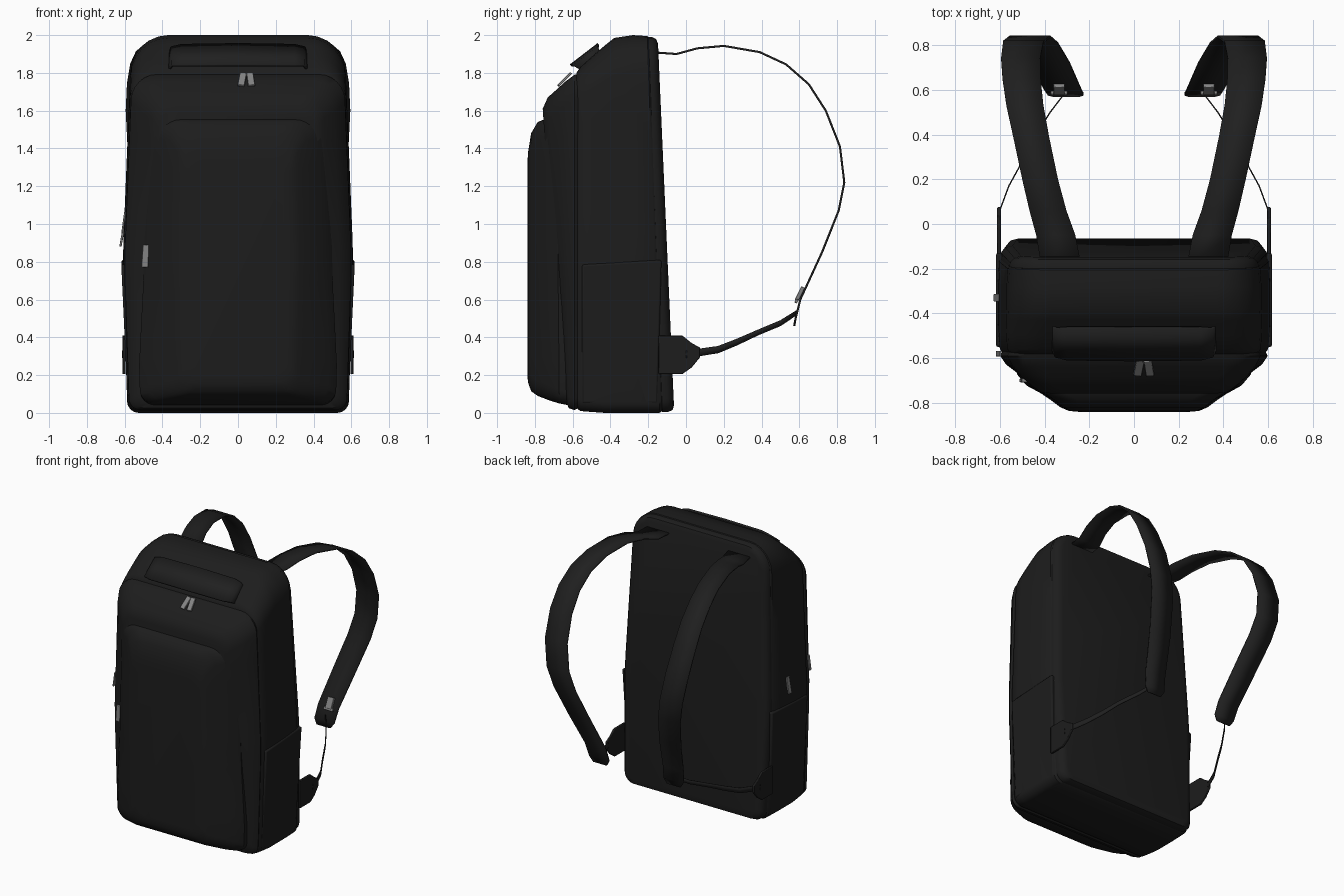
import bpy, bmesh, math
from mathutils import Vector, Matrix


def material(name, c):
    m = bpy.data.materials.new(name)
    m.diffuse_color = (c, c, c, 1)
    return m


BLACK = material("black_fabric", 0.0122)
WEB = material("black_webbing", 0.014)
GREY = material("grey_metal", 0.23)


def finish(name, bm, mat, angle=40, bevel=0, solid=0):
    bmesh.ops.recalc_face_normals(bm, faces=bm.faces)
    me = bpy.data.meshes.new(name)
    bm.to_mesh(me)
    bm.free()
    me.materials.append(mat)
    ob = bpy.data.objects.new(name, me)
    bpy.context.collection.objects.link(ob)
    if solid:
        mod = ob.modifiers.new("thickness", 'SOLIDIFY')
        mod.thickness, mod.offset = solid, 0
    if bevel:
        mod = ob.modifiers.new("bevel", 'BEVEL')
        mod.width, mod.segments = bevel, 2
    bpy.ops.object.select_all(action='DESELECT')
    ob.select_set(True)
    bpy.context.view_layer.objects.active = ob
    bpy.ops.object.shade_smooth_by_angle(angle=math.radians(angle))
    return ob


def bulge(z):
    # sides widen up to the bottle pockets, then narrow towards the top
    return 1 + 0.045 * z / 0.8 if z < 0.8 else 1.045 - 0.07 * (z - 0.8)


def outline(hw, z0, z1, rt, rb):
    # rounded rectangle in x/z with extra points along the long sides
    pts = []
    for cx, cz, r, a0 in ((hw - rt, z1 - rt, rt, 0), (rt - hw, z1 - rt, rt, 90),
                          (rb - hw, z0 + rb, rb, 180), (hw - rb, z0 + rb, rb, 270)):
        for i in range(7):
            a = math.radians(a0 + 15 * i)
            pts.append((cx + r * math.cos(a), cz + r * math.sin(a)))
        if a0 in (90, 270):
            lo, hi = z0 + rb, z1 - rt
            for i in range(1, 10):
                t = i / 10
                z = hi + (lo - hi) * t if a0 == 90 else lo + (hi - lo) * t
                pts.append((-hw if a0 == 90 else hw, z))
    return pts


def loft(name, slices, mat, flare=0):
    # slices run back to front: y at bottom, y at top, half width, z0, z1, radii
    bm = bmesh.new()
    rings = []
    for yb, yt, hw, z0, z1, rt, rb in slices:
        f = flare if hw > 0.4 else 0
        rings.append([bm.verts.new((x * bulge(z) * (1 + f * min(1, max(0, (0.75 - z) / 0.5))),
                                    yb + (yt - yb) * z / 2, z))
                      for x, z in outline(hw, z0, z1, rt, rb)])
    n = len(rings[0])
    for a, b in zip(rings, rings[1:]):
        for i in range(n):
            j = (i + 1) % n
            bm.faces.new((a[i], a[j], b[j], b[i]))
    bm.faces.new(rings[0])
    bm.faces.new(rings[-1])
    return finish(name, bm, mat)


def ribbon(name, path, width_dir, widths, thick, mat):
    bm = bmesh.new()
    d = Vector(width_dir).normalized()
    pairs = [(bm.verts.new(Vector(p) - d * w / 2), bm.verts.new(Vector(p) + d * w / 2))
             for p, w in zip(path, widths)]
    for a, b in zip(pairs, pairs[1:]):
        bm.faces.new((a[0], a[1], b[1], b[0]))
    return finish(name, bm, mat, 50, solid=thick)


def prism(name, pts, vec, mat, bevel):
    bm = bmesh.new()
    f = bm.faces.new([bm.verts.new(p) for p in pts])
    ex = bmesh.ops.extrude_face_region(bm, geom=[f])['geom']
    bmesh.ops.translate(bm, vec=vec, verts=[v for v in ex if isinstance(v, bmesh.types.BMVert)])
    return finish(name, bm, mat, bevel=bevel)


def plate(name, loc, size, tilt_x=0, tilt_y=0, mat=GREY):
    bm = bmesh.new()
    rot = Matrix.Rotation(math.radians(tilt_x), 4, 'X') @ Matrix.Rotation(math.radians(tilt_y), 4, 'Y')
    bmesh.ops.create_cube(bm, size=1, matrix=Matrix.Translation(loc) @ rot
                          @ Matrix.Diagonal((*size, 1)))
    return finish(name, bm, mat, bevel=0.003)


# Back panel
loft("back_panel", [
    (-0.062, -0.15, 0.52, 0.04, 1.955, 0.13, 0.06),
    (-0.07, -0.16, 0.55, 0.015, 1.98, 0.15, 0.07),
    (-0.095, -0.18, 0.57, 0.005, 1.99, 0.17, 0.07),
    (-0.125, -0.20, 0.572, 0.005, 1.99, 0.17, 0.07),
    (-0.14, -0.21, 0.555, 0.02, 1.975, 0.16, 0.06)], BLACK)

# Main compartment with sloping top
loft("main_compartment", [
    (-0.115, -0.185, 0.56, 0.02, 1.975, 0.16, 0.06),
    (-0.14, -0.205, 0.58, 0.0, 1.995, 0.18, 0.06),
    (-0.28, -0.28, 0.585, 0.0, 2.0, 0.20, 0.06),
    (-0.38, -0.38, 0.585, 0.0, 1.985, 0.20, 0.06),
    (-0.43, -0.43, 0.585, 0.0, 1.945, 0.19, 0.06),
    (-0.50, -0.50, 0.582, 0.005, 1.885, 0.17, 0.06),
    (-0.56, -0.56, 0.577, 0.01, 1.83, 0.15, 0.06),
    (-0.585, -0.58, 0.56, 0.03, 1.80, 0.13, 0.06)], BLACK)

# Middle compartment
loft("middle_compartment", [
    (-0.56, -0.56, 0.56, 0.03, 1.795, 0.12, 0.06),
    (-0.59, -0.59, 0.575, 0.015, 1.79, 0.13, 0.06),
    (-0.62, -0.64, 0.55, 0.025, 1.755, 0.13, 0.06),
    (-0.63, -0.69, 0.515, 0.05, 1.715, 0.12, 0.07),
    (-0.64, -0.75, 0.46, 0.07, 1.67, 0.11, 0.07),
    (-0.65, -0.785, 0.42, 0.09, 1.61, 0.10, 0.07)], BLACK)

# Front pocket with slanted sides, flaring into the body near the bottom
loft("front_pocket", [
    (-0.60, -0.62, 0.45, 0.06, 1.51, 0.09, 0.07),
    (-0.62, -0.64, 0.475, 0.04, 1.54, 0.10, 0.07),
    (-0.67, -0.69, 0.478, 0.05, 1.555, 0.10, 0.07),
    (-0.72, -0.74, 0.44, 0.065, 1.56, 0.10, 0.08),
    (-0.785, -0.785, 0.36, 0.09, 1.54, 0.10, 0.08),
    (-0.82, -0.82, 0.315, 0.115, 1.48, 0.10, 0.08),
    (-0.836, -0.836, 0.28, 0.16, 1.38, 0.09, 0.08),
    (-0.84, -0.84, 0.24, 0.20, 1.32, 0.08, 0.08)], BLACK, flare=0.08)

# Grab handle standing off the sloping top
ribbon("grab_handle", [(-0.37, -0.495, 1.85), (-0.35, -0.53, 1.887), (-0.3, -0.535, 1.893),
                       (0, -0.537, 1.896), (0.3, -0.535, 1.893), (0.35, -0.53, 1.887),
                       (0.37, -0.495, 1.85)], (0, 0.78, 0.6),
       [0.13, 0.16, 0.18, 0.185, 0.18, 0.16, 0.13], 0.014, WEB)

# Shoulder strap path: x, y, z, width
STRAP = [(0.325, -0.19, 1.91, 0.18), (0.35, -0.05, 1.90, 0.175), (0.385, 0.06, 1.93, 0.165),
         (0.42, 0.2, 1.943, 0.16), (0.46, 0.39, 1.91, 0.16), (0.488, 0.53, 1.845, 0.165),
         (0.503, 0.65, 1.74, 0.17), (0.507, 0.74, 1.6, 0.175), (0.495, 0.815, 1.41, 0.18),
         (0.465, 0.838, 1.22, 0.18), (0.43, 0.808, 1.07, 0.18), (0.375, 0.72, 0.85, 0.175),
         (0.32, 0.605, 0.6, 0.165), (0.305, 0.58, 0.5, 0.16), (0.303, 0.573, 0.46, 0.11)]
WEBBING = [(0.31, 0.585, 0.53), (0.375, 0.5, 0.475), (0.45, 0.38, 0.425), (0.505, 0.27, 0.375),
           (0.56, 0.17, 0.335), (0.597, 0.07, 0.32), (0.61, 0.0, 0.31)]
TAB = [(-0.145, 0.41), (-0.02, 0.41), (0.03, 0.37), (0.075, 0.345),
       (0.075, 0.295), (0.03, 0.24), (-0.02, 0.205), (-0.145, 0.205)]

for s, side in ((-1, "left"), (1, "right")):
    ribbon(side + "_shoulder_strap", [(s * x, y, z) for x, y, z, w in STRAP], (1, 0, 0),
           [p[3] for p in STRAP], 0.011, WEB)
    ribbon(side + "_strap_webbing", [(s * x, y, z) for x, y, z in WEBBING], (0, 0, 1),
           [0.025, 0.03, 0.03, 0.035, 0.038, 0.04, 0.04], 0.006, WEB)
    # side tab holding the webbing
    prism(side + "_strap_tab", [(s * 0.612, y, z) for y, z in TAB], (-s * 0.016, 0, 0), BLACK, 0.004)
    # bottle pocket, open edge at the top
    prism(side + "_side_pocket", [(s * 0.584, -0.55, 0.05), (s * 0.584, -0.15, 0.05),
                                  (s * 0.618, -0.13, 0.81), (s * 0.618, -0.55, 0.785)],
          (-s * 0.07, 0, 0), BLACK, 0.01)
    # strap buckle on the inner face
    plate(side + "_buckle", (s * 0.335, 0.602, 0.63), (0.05, 0.02, 0.08), -26)
    plate(side + "_buckle_bar", (s * 0.335, 0.585, 0.592), (0.075, 0.014, 0.022), -26)

# Zip pulls: two on top, one on the front pocket, two on the left side
for i, (x, lean) in enumerate(((0.022, 8), (0.067, -6))):
    plate("top_zip_pull_%d" % (i + 1), (x, -0.643, 1.765), (0.036, 0.014, 0.095), -45, lean)
plate("pocket_zip_pull", (-0.49, -0.70, 0.83), (0.035, 0.016, 0.12), 0, 4)
plate("side_zip_pull_rear", (-0.612, -0.33, 0.94), (0.012, 0.035, 0.12), 0, 10)
plate("side_zip_pull_front", (-0.605, -0.58, 1.01), (0.01, 0.025, 0.11), 0, 8)
